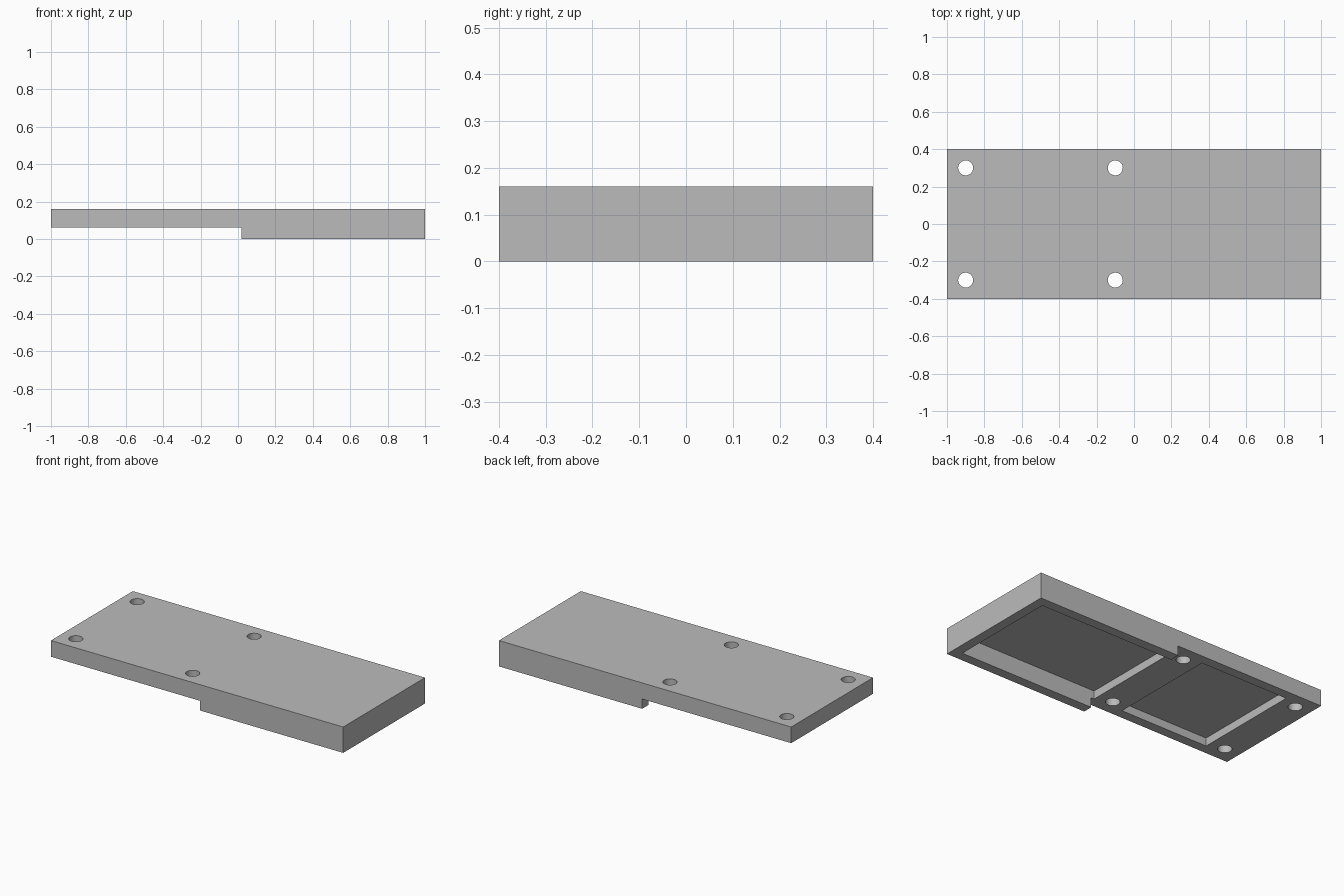
import bpy
import bmesh
from mathutils import Matrix, Vector

if "Cube" in bpy.data.objects:
    bpy.data.objects.remove(bpy.data.objects["Cube"], do_unlink=True)

HALF_Y, TOP, STEP_Z, STEP_X = 0.4, 0.16, 0.06, 0.02
POCKET_Y, POCKET_Z = 0.34, 0.11

grey = bpy.data.materials.new("plain grey")
grey.use_nodes = True
grey.diffuse_color = (0.5, 0.5, 0.5, 1)
grey.node_tree.nodes["Principled BSDF"].inputs["Base Color"].default_value = grey.diffuse_color


def make_object(name, bm):
    bmesh.ops.recalc_face_normals(bm, faces=bm.faces)
    mesh = bpy.data.meshes.new(name)
    bm.to_mesh(mesh)
    bm.free()
    mesh.materials.append(grey)
    obj = bpy.data.objects.new(name, mesh)
    bpy.context.collection.objects.link(obj)
    return obj


def pocket(name, x0, x1):
    """Box cutter open towards the underside."""
    bm = bmesh.new()
    z0 = -0.1
    size = Vector((x1 - x0, 2 * POCKET_Y, POCKET_Z - z0))
    place = Matrix.Translation(((x0 + x1) / 2, 0, (POCKET_Z + z0) / 2))
    bmesh.ops.create_cube(bm, size=1, matrix=place @ Matrix.Diagonal(size).to_4x4())
    return make_object(name, bm)


def bolt_hole(x, y):
    bm = bmesh.new()
    bmesh.ops.create_cone(bm, cap_ends=True, segments=32, radius1=0.04, radius2=0.04,
                          depth=0.6, matrix=Matrix.Translation((x, y, 0.1)))
    return make_object("hole_cutter", bm)


# Stepped plate: side profile extruded across the width
bm = bmesh.new()
profile = [(-1, STEP_Z), (STEP_X, STEP_Z), (STEP_X, 0), (1, 0), (1, TOP), (-1, TOP)]
face = bm.faces.new([bm.verts.new((x, -HALF_Y, z)) for x, z in profile])
extruded = bmesh.ops.extrude_face_region(bm, geom=[face])
moved = [v for v in extruded["geom"] if isinstance(v, bmesh.types.BMVert)]
bmesh.ops.translate(bm, verts=moved, vec=(0, 2 * HALF_Y, 0))
plate = make_object("stepped_plate", bm)

# Underside pockets and the four through holes
cutters = [pocket("thick_end_pocket", 0, 0.94), pocket("thin_end_pocket", -0.8, -0.2)]
cutters += [bolt_hole(x, y) for x in (-0.9, -0.1) for y in (-0.3, 0.3)]

bpy.ops.object.select_all(action="DESELECT")
plate.select_set(True)
bpy.context.view_layer.objects.active = plate
for cutter in cutters:
    mod = plate.modifiers.new("cut", "BOOLEAN")
    mod.operation = "DIFFERENCE"
    mod.solver = "EXACT"
    mod.object = cutter
    bpy.ops.object.modifier_apply(modifier=mod.name)
    bpy.data.objects.remove(cutter, do_unlink=True)

# Round hole walls, crisp edges elsewhere
bpy.ops.object.shade_smooth_by_angle(angle=0.5)
